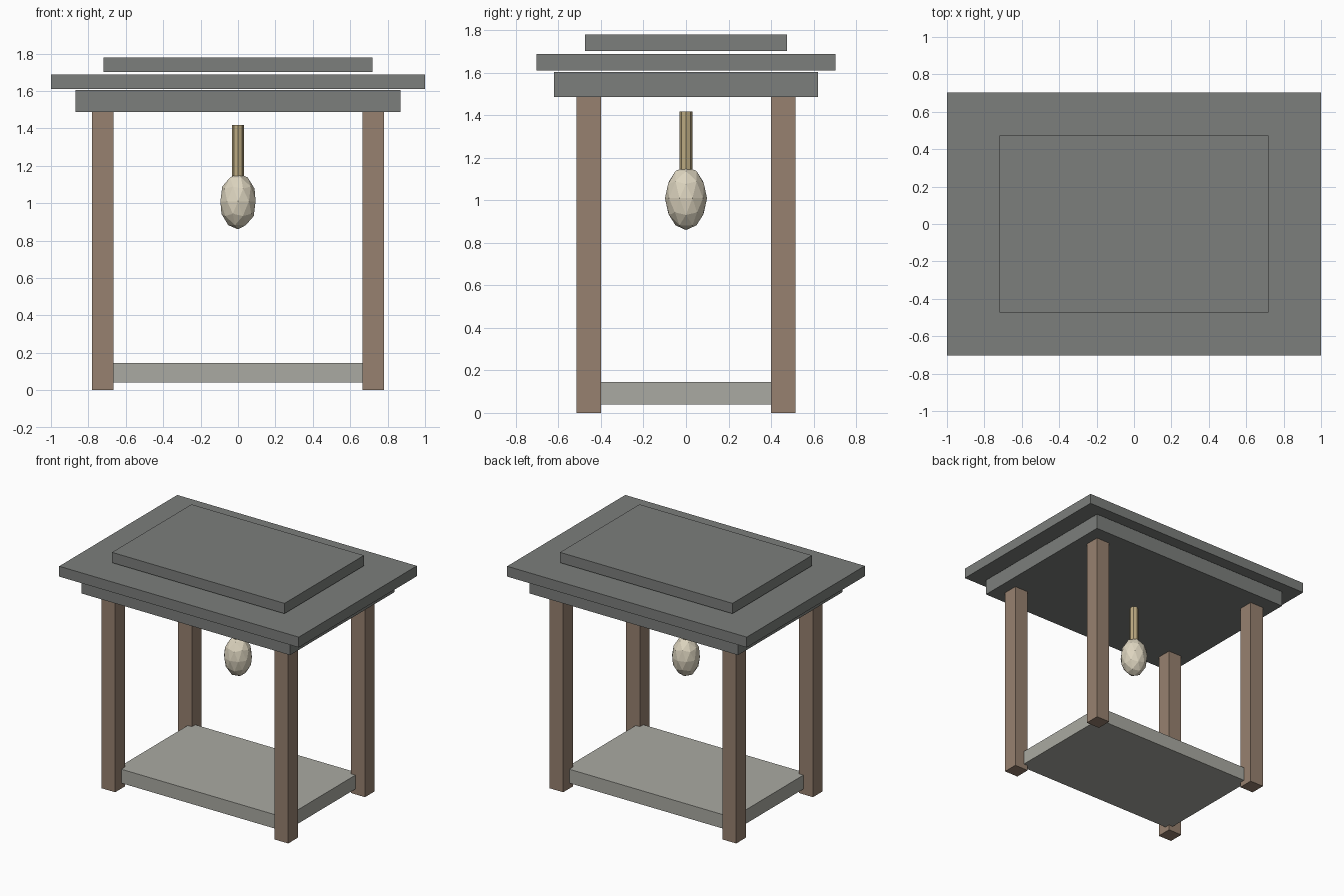
import bpy

if "Cube" in bpy.data.objects:
    bpy.data.objects.remove(bpy.data.objects["Cube"])


def material(name, rgb):
    m = bpy.data.materials.new(name)
    m.diffuse_color = (*rgb, 1)
    m.use_nodes = True
    m.node_tree.nodes["Principled BSDF"].inputs["Base Color"].default_value = m.diffuse_color
    return m


slate = material("slate", (0.20, 0.21, 0.20))
wood = material("wood", (0.31, 0.22, 0.16))
stone = material("stone", (0.40, 0.40, 0.36))
rope = material("rope", (0.50, 0.40, 0.22))
paper = material("paper", (0.72, 0.66, 0.52))


def finish(name, mat, scale=(1, 1, 1)):
    ob = bpy.context.object
    ob.name = name
    ob.scale = scale
    ob.data.materials.append(mat)
    bpy.ops.object.transform_apply(location=False, rotation=False, scale=True)
    return ob


def block(name, mat, cx, cy, hx, hy, z0, z1):
    bpy.ops.mesh.primitive_cube_add(size=2, location=(cx, cy, (z0 + z1) / 2))
    return finish(name, mat, (hx, hy, (z1 - z0) / 2))


# Floor slab, notched visually by the corner posts
block("floor_slab", stone, 0, 0, 0.70, 0.44, 0.04, 0.145)

# Four corner posts
for sx, xs in ((-1, "left"), (1, "right")):
    for sy, ys in ((-1, "front"), (1, "back")):
        block(f"{ys}_{xs}_post", wood, sx * 0.7225, sy * 0.4575,
              0.0575, 0.0575, 0, 1.488)

# Stepped roof of three separate slabs
block("roof_base", slate, 0, 0, 0.87, 0.622, 1.486, 1.604)
block("roof_eave", slate, 0, 0, 1.0, 0.704, 1.61, 1.688)
block("roof_cap", slate, 0, 0, 0.72, 0.474, 1.702, 1.78)

# Hanging rod
bpy.ops.mesh.primitive_cylinder_add(vertices=8, radius=0.031, depth=0.30,
                                    location=(0, 0, 1.267))
finish("hanging_rod", rope)

# Faceted lantern bulb
bpy.ops.mesh.primitive_ico_sphere_add(subdivisions=2, radius=1,
                                      location=(0, 0, 1.01))
finish("lantern", paper, (0.099, 0.099, 0.15))
